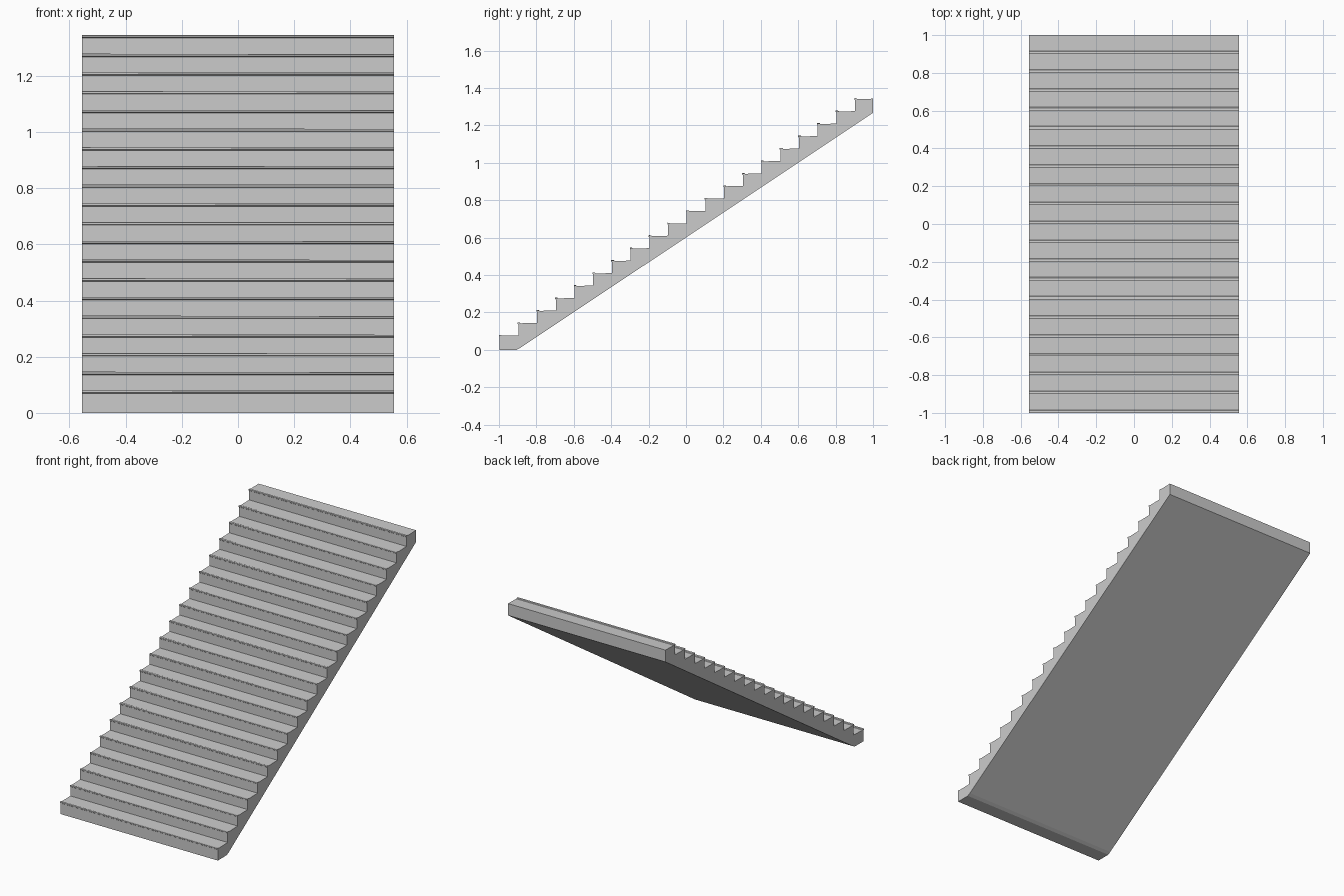
import bpy, bmesh, random

if "Cube" in bpy.data.objects:
    bpy.data.objects.remove(bpy.data.objects["Cube"])

random.seed(4)
STEPS, RUN, RISE = 20, 0.1, 0.0666
HALF_W, FIRST = 0.555, 0.080      # half width, height of first nosing
LIP_H, LIP_W, OVER = 0.005, 0.014, 0.004


def wear(a):
    return random.uniform(-a, a)


def side_profile():
    """Outline of the flight in (y, z); each step has a small raised worn nosing."""
    pts = [(-1.0 + OVER, 0.0)]
    for i in range(STEPS):
        y, z = -1 + i * RUN, FIRST + i * RISE
        w = LIP_W + wear(0.002)
        pts += [
            (y + OVER, z - 0.011),              # riser top
            (y, z - 0.008),                     # nosing front
            (y, z - 0.001),
            (y + 0.002, z),                     # eased edge
            (y + w, z - 0.001),
            (y + w + 0.003, z - LIP_H),         # drop to the tread
            (y + RUN + (OVER if i < STEPS - 1 else 0), z - LIP_H + 0.002),
        ]
    # straight sloping underside and flat foot
    pts += [(1.0, 1.267), (-0.885, 0.011), (-0.905, 0.0)]
    return pts


def extrude_profile(name, pts, half):
    bm = bmesh.new()
    left = [bm.verts.new((-half, y, z)) for y, z in pts]
    right = [bm.verts.new((half, y, z)) for y, z in pts]
    n = len(pts)
    for i in range(n):
        j = (i + 1) % n
        bm.faces.new((left[i], left[j], right[j], right[i]))
    bm.faces.new(left)
    bm.faces.new(right)
    # tiny uneven wear on the right-hand ends of the nosings
    for s in range(STEPS):
        d = random.uniform(0, 0.002)
        for k in (3, 4, 5):
            right[1 + s * 7 + k - 1].co.z -= d if s < STEPS - 1 else 0
    bmesh.ops.recalc_face_normals(bm, faces=bm.faces)
    caps = [f for f in bm.faces if len(f.verts) > 4]
    bmesh.ops.triangulate(bm, faces=caps)
    me = bpy.data.meshes.new(name)
    bm.to_mesh(me)
    bm.free()
    ob = bpy.data.objects.new(name, me)
    bpy.context.collection.objects.link(ob)
    return ob


# Single solid flight of stairs
extrude_profile("stair_flight", side_profile(), HALF_W)
